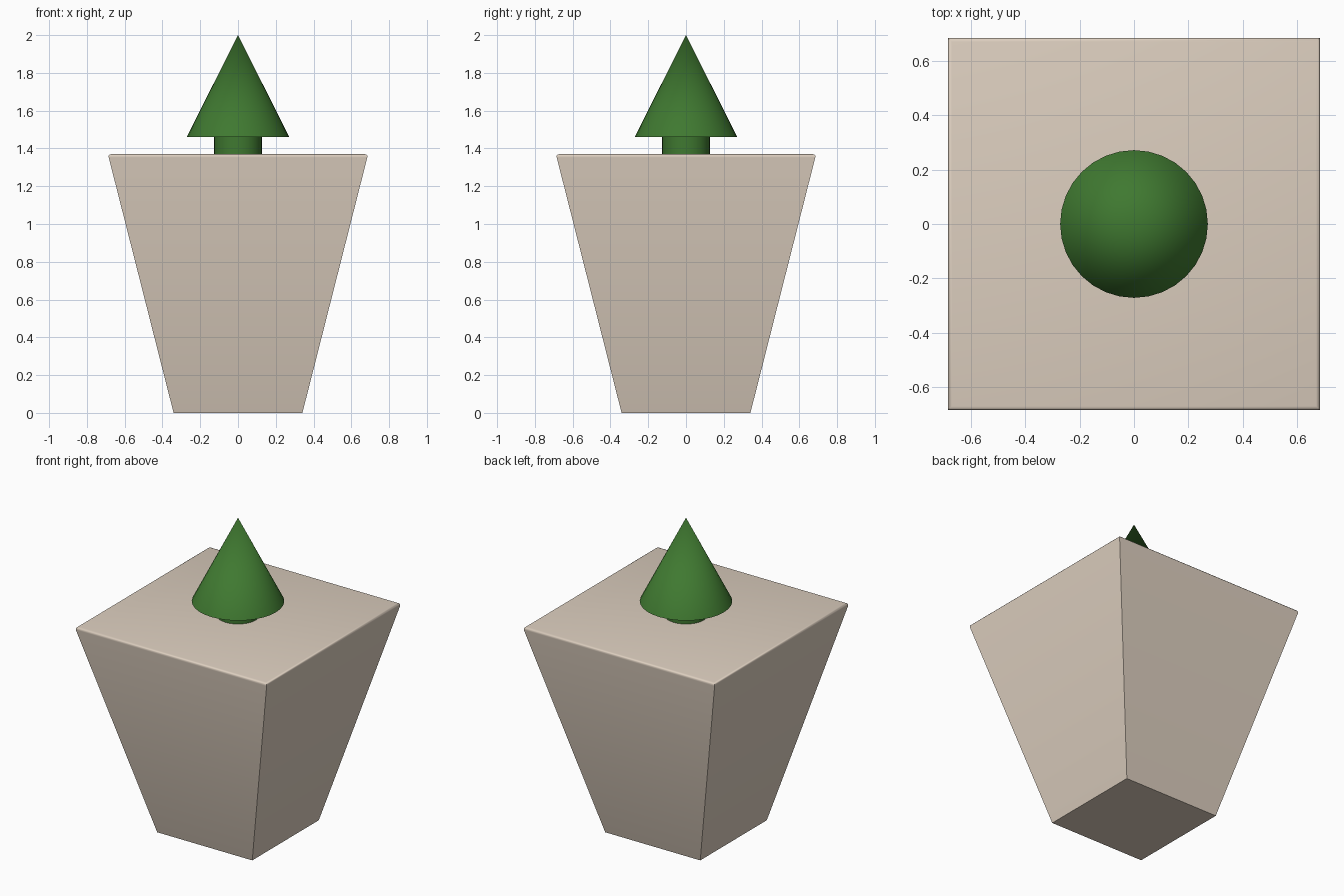
import bpy, bmesh, math

if "Cube" in bpy.data.objects:
    bpy.data.objects.remove(bpy.data.objects["Cube"])


def material(name, color):
    mat = bpy.data.materials.new(name)
    mat.diffuse_color = color
    mat.use_nodes = True
    mat.node_tree.nodes["Principled BSDF"].inputs["Base Color"].default_value = mat.diffuse_color
    return mat


def frustum(name, sides, r_bottom, r_top, z0, z1, mat, turn=0.0):
    bpy.ops.mesh.primitive_cone_add(vertices=sides, radius1=r_bottom, radius2=r_top,
                                    depth=z1 - z0, location=(0, 0, (z0 + z1) / 2),
                                    rotation=(0, 0, turn))
    obj = bpy.context.object
    obj.name = name
    bpy.ops.object.transform_apply(location=True, rotation=True, scale=True)
    obj.data.materials.append(mat)
    return obj


def round_rim(obj, heights, width):
    # Bevel only the horizontal rim edges lying at the given heights
    bm = bmesh.new()
    bm.from_mesh(obj.data)
    edges = [e for e in bm.edges
             if any(all(abs(v.co.z - h) < 1e-4 for v in e.verts) for h in heights)]
    bmesh.ops.bevel(bm, geom=edges, offset=width, segments=3, profile=0.5, affect='EDGES')
    bm.to_mesh(obj.data)
    bm.free()


stone = material("stone", (0.72, 0.62, 0.52, 1))
green = material("leaf_green", (0.05, 0.19, 0.03, 1))
POT_TOP = 1.37
ROOT2 = math.sqrt(2)

# Square pot, widening upwards, with a softly rounded top rim
pot = frustum("pot", 4, 0.341 * ROOT2, 0.689 * ROOT2, 0, POT_TOP, stone, math.pi / 4)
round_rim(pot, [POT_TOP], 0.018)

# Short stem and cone-shaped foliage
stem = frustum("stem", 32, 0.127, 0.127, POT_TOP, 1.46, green)
foliage = frustum("foliage", 32, 0.272, 0, 1.46, 2.0, green)

# Smooth the rounded surfaces, keep real edges sharp
for obj in (pot, stem, foliage):
    bpy.ops.object.select_all(action='DESELECT')
    obj.select_set(True)
    bpy.context.view_layer.objects.active = obj
    bpy.ops.object.shade_smooth_by_angle(angle=math.radians(40))
